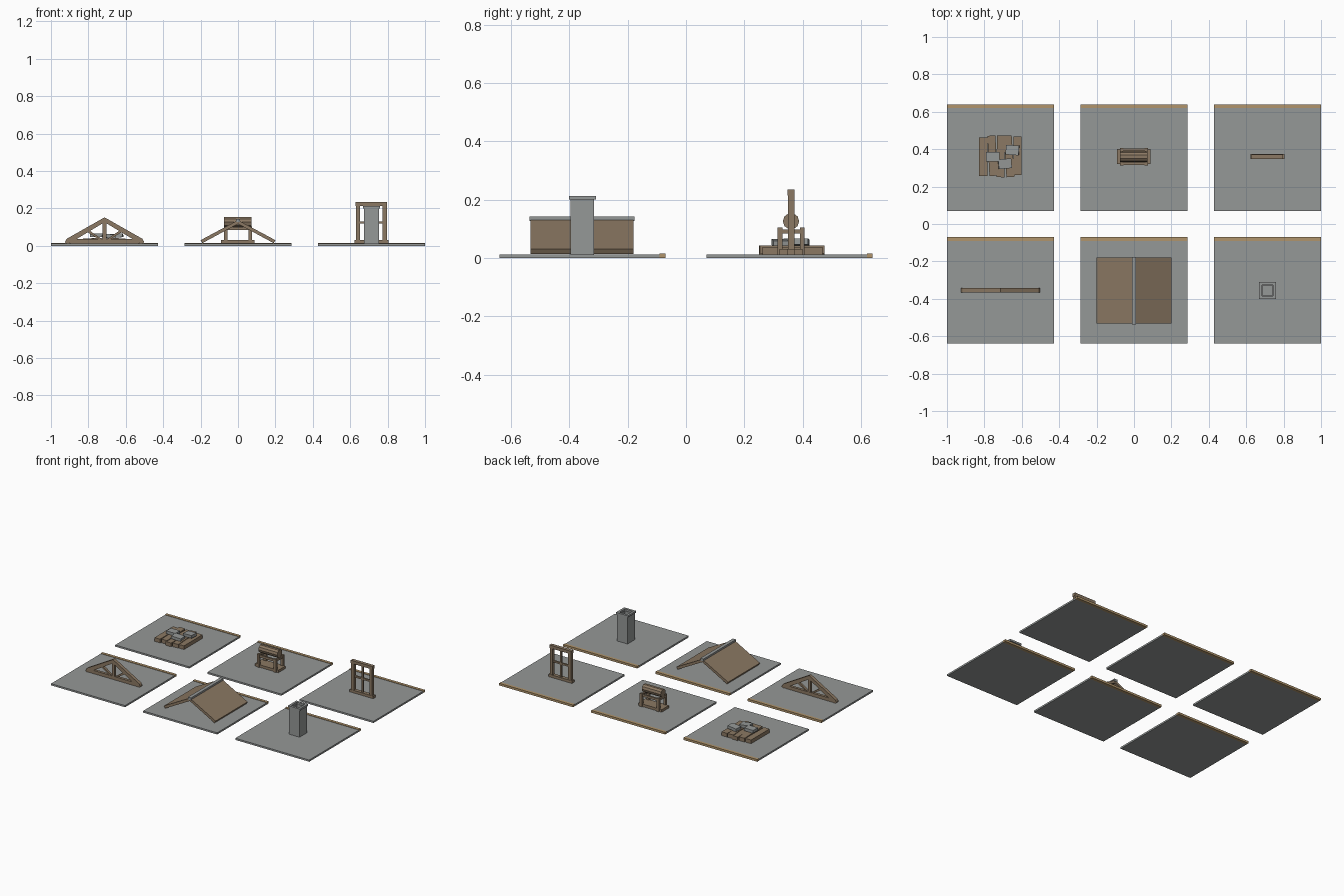
import bpy, bmesh, math
from mathutils import Matrix, Vector

if "Cube" in bpy.data.objects:
    bpy.data.objects.remove(bpy.data.objects["Cube"])


def material(name, r, g, b):
    m = bpy.data.materials.new(name)
    m.diffuse_color = (r, g, b, 1)
    m.use_nodes = True
    m.node_tree.nodes["Principled BSDF"].inputs["Base Color"].default_value = m.diffuse_color
    return m


STONE = material("grey stone", 0.30, 0.315, 0.31)
WOOD = material("brown wood", 0.26, 0.19, 0.125)
TAN = material("tan trim", 0.44, 0.30, 0.15)


def finish(name, bm, mat):
    bmesh.ops.recalc_face_normals(bm, faces=bm.faces)
    me = bpy.data.meshes.new(name)
    bm.to_mesh(me)
    bm.free()
    me.materials.append(mat)
    ob = bpy.data.objects.new(name, me)
    bpy.context.collection.objects.link(ob)
    return ob


def box(name, centre, size, mat, rot=None):
    bm = bmesh.new()
    bmesh.ops.create_cube(bm, size=1)
    m = Matrix.Translation(centre) @ (rot or Matrix()) @ Matrix.Diagonal((*size, 1))
    bmesh.ops.transform(bm, matrix=m, verts=bm.verts)
    return finish(name, bm, mat)


def span(name, x0, x1, y0, y1, z0, z1, mat):
    return box(name, ((x0 + x1) / 2, (y0 + y1) / 2, (z0 + z1) / 2),
               (x1 - x0, y1 - y0, z1 - z0), mat)


def prism(name, points, y0, y1, mat):
    """Extrude an x/z outline along y."""
    bm = bmesh.new()
    face = bm.faces.new([bm.verts.new((x, y0, z)) for x, z in points])
    ext = bmesh.ops.extrude_face_region(bm, geom=[face])
    verts = [g for g in ext["geom"] if isinstance(g, bmesh.types.BMVert)]
    bmesh.ops.translate(bm, vec=(0, y1 - y0, 0), verts=verts)
    return finish(name, bm, mat)


def square_tube(name, cx, cy, outer, inner, z0, z1, mat):
    """Hollow square tube made by bridging four loops."""
    bm = bmesh.new()
    loops = []
    for r, z in ((outer, z0), (outer, z1), (inner, z1), (inner, z0)):
        loops.append([bm.verts.new((cx + r * a, cy + r * b, z))
                      for a, b in ((-1, -1), (1, -1), (1, 1), (-1, 1))])
    for k in range(4):
        p, q = loops[k], loops[(k + 1) % 4]
        for i in range(4):
            j = (i + 1) % 4
            bm.faces.new((p[i], p[j], q[j], q[i]))
    return finish(name, bm, mat)


T = 0.012                       # tile thickness
CX, CY = 0.7135, 0.355          # tile spacing

# Six base tiles, each with a trim strip along the back edge
for x in (-CX, 0, CX):
    for y in (-CY, CY):
        span("tile", x - .2865, x + .2865, y - .285, y + .265, 0, T, STONE)
        span("tile_trim", x - .2865, x + .2865, y + .265, y + .285, 0, T + .003, TAN)

# Roof truss, front left
y0, y1 = -.365, -.342
span("truss_bottom_chord", -CX - .185, -CX + .185, y0 + .002, y1 - .002, T, .035, WOOD)
span("truss_king_post", -CX - .01, -CX + .01, y0 + .003, y1 - .003, .03, .135, WOOD)
for s in (-1, 1):
    prism("truss_rafter", [(-CX, .152), (-CX + s * .203, .037), (-CX + s * .212, .02),
                           (-CX + s * .205, T), (-CX + s * .19, T), (-CX, .126)],
          y0, y1, WOOD)
    prism("truss_strut", [(-CX + s * .005, .03), (-CX + s * .022, .03),
                          (-CX + s * .104, .08), (-CX + s * .09, .088)],
          y0 + .004, y1 - .004, WOOD)

# Gable roof, front centre
for s in (-1, 1):
    prism("roof_panel", [(0, .137), (s * .2, .030), (s * .191, .014), (0, .117)],
          -.533, -.18, WOOD)
span("roof_ridge_cap", -.012, .012, -.536, -.177, .126, .143, STONE)

# Chimney, front right
square_tube("chimney_shaft", CX, -CY, .040, .027, T, .2, STONE)
square_tube("chimney_cap", CX, -CY, .046, .030, .2, .213, STONE)

# Plank and slab pile, back left
planks = [(-.806, .360, .205, 0), (-.757, .365, .215, 3), (-.713, .362, .224, -1),
          (-.668, .362, .222, 4), (-.624, .365, .205, 0)]
for i, (x, y, length, deg) in enumerate(planks):
    lift = .004 * (i % 2)
    box("plank", (x, y, .025 + lift), (.043, length, .026), WOOD,
        Matrix.Rotation(math.radians(deg), 4, 'Z'))
for x, y, z, deg in ((-.755, .360, .056, 0), (-.690, .322, .052, 5), (-.650, .395, .054, -4)):
    rot = Matrix.Rotation(math.radians(deg), 4, 'Z') @ Matrix.Rotation(math.radians(deg), 4, 'Y')
    box("slab", (x, y, z), (.07, .052, .02), STONE, rot)

# Log cradle, back centre
span("cradle_base", -.092, .088, .320, .400, T, .030, WOOD)
for x in (-.065, .065):
    for y in (.322, .398):
        span("cradle_post", x - .009, x + .009, y - .008, y + .008, T, .104, WOOD)
    span("cradle_cross_rail", x - .007, x + .007, .322, .398, .084, .098, WOOD)
for y in (.322, .398):
    span("cradle_side_rail", -.065, .065, y - .006, y + .006, .084, .1, WOOD)
bm = bmesh.new()
bmesh.ops.create_cone(bm, cap_ends=True, segments=10, radius1=.028, radius2=.028, depth=.146,
                      matrix=Matrix.Translation((-.002, .36, .126))
                      @ Matrix.Rotation(math.pi / 2, 4, 'Y'))
finish("cradle_log", bm, WOOD)

# Window frame, back right
for s in (-1, 1):
    x = CX + s * .071
    span("window_jamb", x - .011, x + .011, .349, .371, T, .22, WOOD)
span("window_head", CX - .084, CX + .084, .348, .372, .214, .235, WOOD)
span("window_sill", CX - .091, CX + .091, .347, .373, T, .030, WOOD)
span("window_mullion", CX - .006, CX + .006, .354, .368, .03, .215, WOOD)
span("window_crossbar", CX - .062, CX + .062, .355, .367, .118, .130, WOOD)
